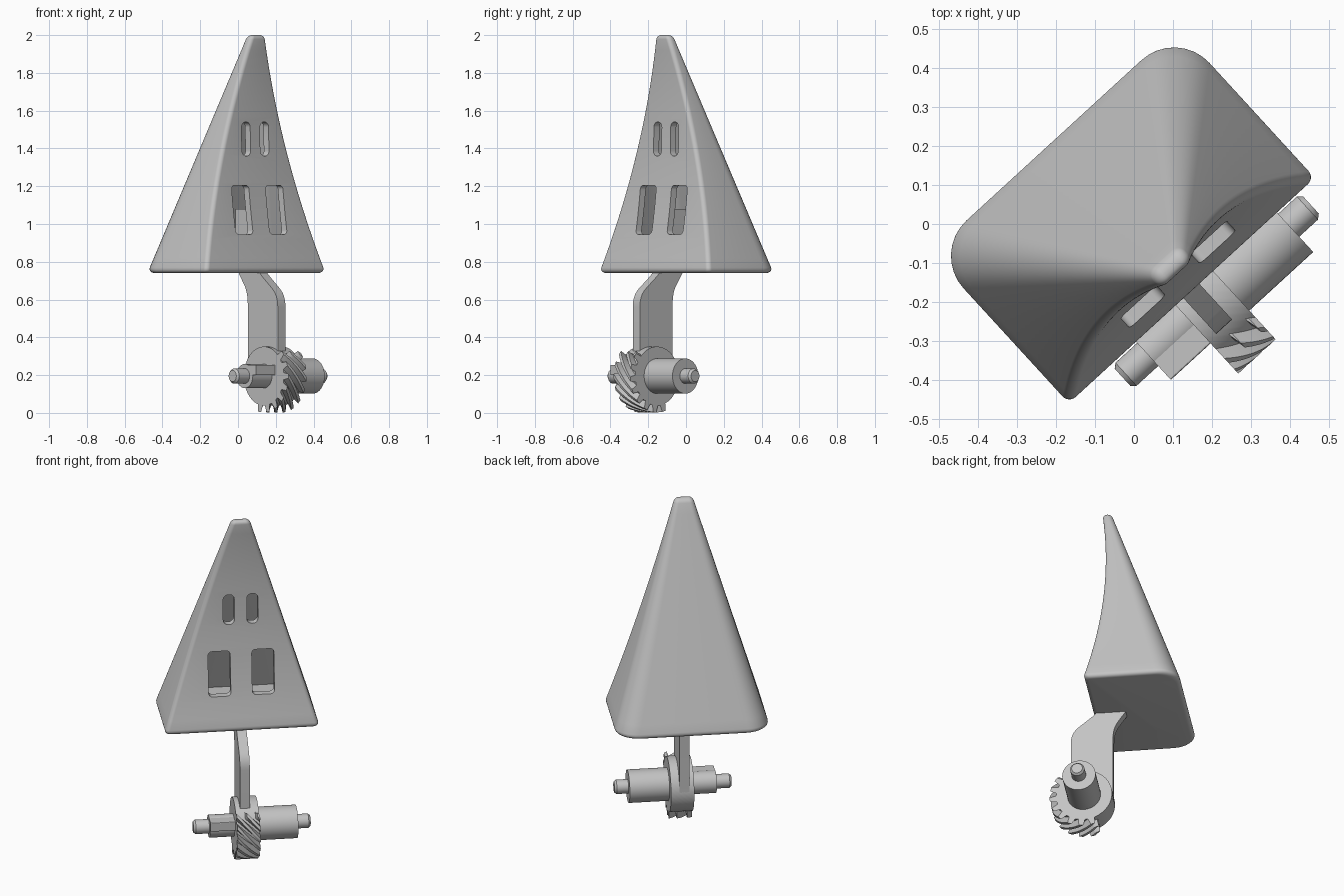
import bpy, bmesh, math
from mathutils import Matrix

cube = bpy.data.objects.get("Cube")
if cube:
    bpy.data.objects.remove(cube)

TURN = math.radians(42.5)          # whole model is turned about z
AXLE = (-0.27, 0.195)              # axle centre in y, z

grey = bpy.data.materials.new("light grey")
grey.use_nodes = True
grey.diffuse_color = (0.55, 0.55, 0.55, 1)
grey.node_tree.nodes["Principled BSDF"].inputs["Base Color"].default_value = grey.diffuse_color


def loft(name, rings):
    """Closed solid through rings that all have the same number of points."""
    bm = bmesh.new()
    loops = [[bm.verts.new(p) for p in ring] for ring in rings]
    n = len(loops[0])
    for a, b in zip(loops, loops[1:]):
        for i in range(n):
            j = (i + 1) % n
            bm.faces.new((a[i], a[j], b[j], b[i]))
    bm.faces.new(loops[0][::-1])
    bm.faces.new(loops[-1])
    bmesh.ops.recalc_face_normals(bm, faces=bm.faces)
    mesh = bpy.data.meshes.new(name)
    bm.to_mesh(mesh)
    bm.free()
    obj = bpy.data.objects.new(name, mesh)
    bpy.context.collection.objects.link(obj)
    mesh.materials.append(grey)
    obj.rotation_euler.z = TURN
    return obj


def activate(obj):
    bpy.ops.object.select_all(action='DESELECT')
    obj.select_set(True)
    bpy.context.view_layer.objects.active = obj


def smooth(obj, degrees=30):
    activate(obj)
    bpy.ops.object.shade_smooth_by_angle(angle=math.radians(degrees))


def cut(obj, cutter):
    cutter.hide_render = True
    mod = obj.modifiers.new("cut", 'BOOLEAN')
    mod.operation, mod.solver, mod.object = 'DIFFERENCE', 'EXACT', cutter
    activate(obj)
    bpy.ops.object.modifier_apply(modifier=mod.name)
    bpy.data.objects.remove(cutter)


def rounded_rect(x0, x1, y0, y1, r_low, r_high, steps=8):
    """Outline with one radius on the y0 corners and another on the y1 corners."""
    pts = []
    for k, (x, y, sx, sy, r) in enumerate(((x1, y1, -1, -1, r_high), (x0, y1, 1, -1, r_high),
                                           (x0, y0, 1, 1, r_low), (x1, y0, -1, 1, r_low))):
        for i in range(steps + 1):
            a = math.pi / 2 * (k + i / steps)
            pts.append((x + sx * r + r * math.cos(a), y + sy * r + r * math.sin(a)))
    return pts


# Tower: tapered section with a hollowed front and softly rounded back corners
Z0, Z1 = 0.74, 2.0

def tower_ring(z, inset):
    t = (z - Z0) / (Z1 - Z0)
    mix = lambda a, b: a + (b - a) * t
    half = mix(0.435, 0.05) - inset
    front = mix(-0.232, -0.172) + 0.24 * t * (1 - t) + inset
    back = mix(0.305, -0.122) - inset
    room = min(half, (back - front) / 2) * 0.95
    return [(x - 0.006, y, z) for x, y in
            rounded_rect(-half, half, front, back, min(0.024, room), min(mix(0.125, 0.025), room))]

def fillet(z, sign, r):
    return [(z + sign * r * (1 - math.cos(a)), r * (1 - math.sin(a)))
            for a in (math.pi / 2 * i / 5 for i in range(6))]

levels = [(Z0 + r * (1 - math.cos(a)), r * (1 - math.sin(a)))
          for r in (0.03,) for a in (math.pi / 2 * i / 5 for i in range(6))]
levels += [(0.77 + 1.2 * i / 24, 0) for i in range(1, 24)]
levels += fillet(Z1, -1, 0.022)[::-1]
tower = loft("tower", [tower_ring(z, d) for z, d in levels])

# Hollow inside
cut(tower, loft("cavity", [tower_ring(0.8 + 0.9 * i / 12, 0.04) for i in range(13)]))

# Four rounded window openings
for side in (-1, 1):
    for centre, half, low, high, r in ((0.122, 0.062, 0.945, 1.205, 0.022),
                                       (0.066, 0.031, 1.36, 1.54, 0.028)):
        c = side * centre - 0.004
        outline = rounded_rect(c - half, c + half, low, high, r, r, 6)
        cut(tower, loft("window", [[(x, y, z) for x, z in outline] for y in (-0.4, -0.09)]))
smooth(tower, 35)

# Stem: flat cranked plate from the hub up into the tower
def bend(y0, z0, y1, z1, y2, z2, n=6):
    """Curved corner between two points, pulled towards the middle point."""
    return [tuple((1 - t) ** 2 * a + 2 * t * (1 - t) * b + t * t * c
                  for a, b, c in ((y0, y1, y2), (z0, z1, z2)))
            for t in (i / n for i in range(n + 1))]

side_outline = ([(-0.35, 0.2)] + bend(-0.35, 0.56, -0.35, 0.62, -0.31, 0.655)
                + bend(-0.23, 0.72, -0.18, 0.76, -0.17, 0.84) + [(-0.165, 1.08), (-0.02, 1.08)]
                + bend(-0.02, 0.82, -0.03, 0.76, -0.05, 0.73)
                + bend(-0.085, 0.68, -0.115, 0.64, -0.115, 0.57) + [(-0.115, 0.2)])
stem = loft("stem", [[(x, y, z) for y, z in side_outline] for x in (-0.035, 0.02)])
smooth(stem)

# Helical gear segment: teeth only on the front and underside
def gear_ring(s):
    pts = []
    for k in range(18):
        middle = 20 * k + 45 * s
        toothed = 138 <= middle % 360 <= 292
        for offset, radius in ((-7, 0.156), (-3.5, 0.193), (3.5, 0.193), (7, 0.156)):
            a = math.radians(middle + offset)
            r = radius if toothed else 0.156
            pts.append((-0.062 + 0.13 * s, AXLE[0] + r * math.cos(a), AXLE[1] + r * math.sin(a)))
    return pts

gear = loft("gear_segment", [gear_ring(i / 18) for i in range(19)])
smooth(gear, 25)

# Axle parts turned about the cross axis, as (x, radius) profiles
def turned(name, profile, sides=40):
    obj = loft(name, [[(x, AXLE[0] + r * math.cos(a), AXLE[1] + r * math.sin(a))
                       for a in (2 * math.pi * i / sides for i in range(sides))]
                      for x, r in profile])
    smooth(obj)

turned("hub_disc", [(-0.062, 0.155), (0.068, 0.155)], 64)
turned("left_sleeve", [(0.06, 0.093), (0.29, 0.093)])
turned("left_axle_end", [(0.28, 0.04), (0.355, 0.04), (0.367, 0.03)])
turned("right_sleeve", [(-0.2, 0.064), (-0.05, 0.064)])
turned("right_axle_end", [(-0.287, 0.03), (-0.275, 0.04), (-0.19, 0.04)])

# Key block along the right sleeve
key = rounded_rect(-0.358, -0.27, 0.2, 0.254, 0.004, 0.004, 2)
loft("sleeve_key", [[(x, y, z) for y, z in key] for x in (-0.2, -0.05)])
